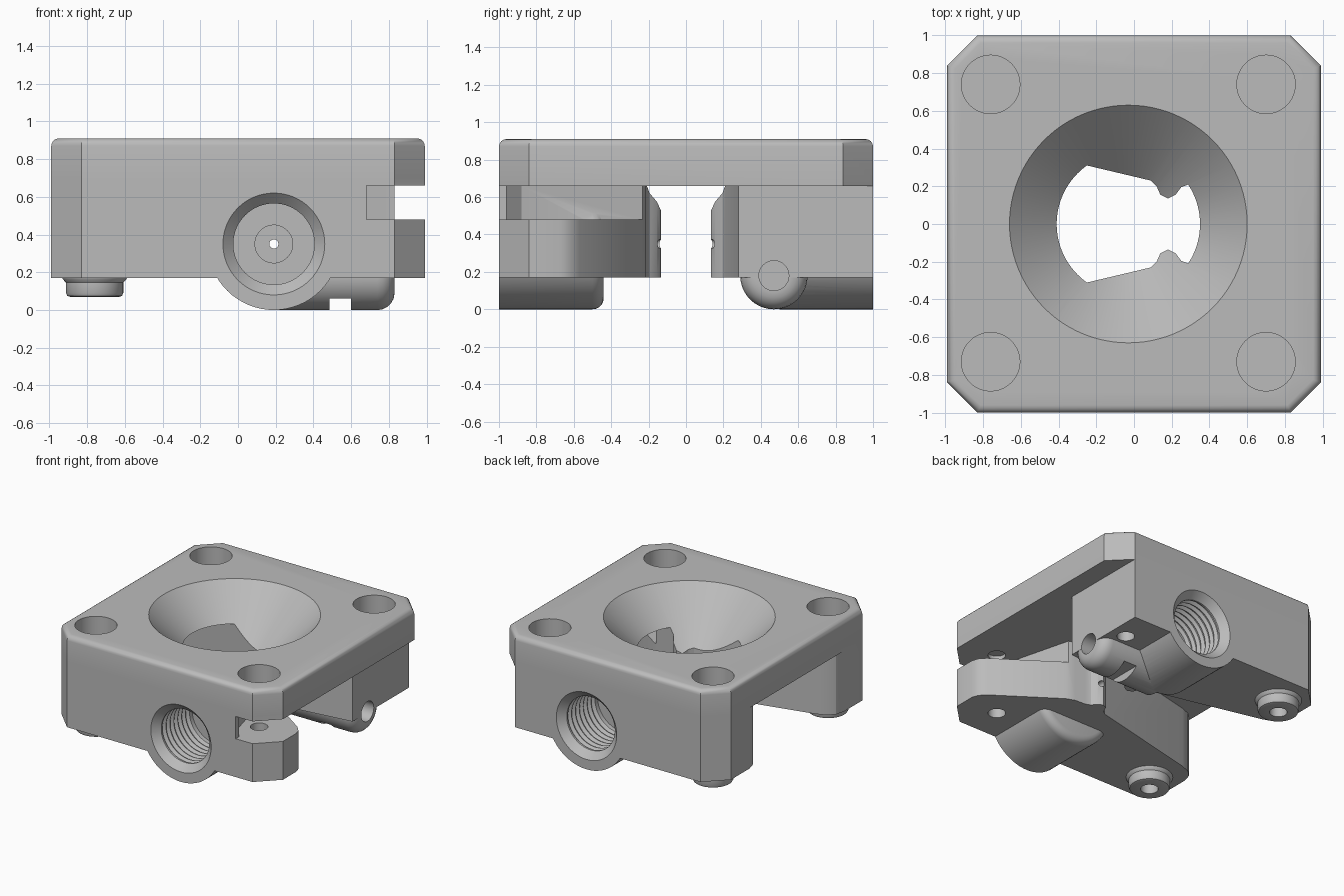
import bpy
import bmesh
import math
from mathutils import Matrix, Vector

cube = bpy.data.objects.get("Cube")
if cube:
    bpy.data.objects.remove(cube, do_unlink=True)

grey = bpy.data.materials.new("plain grey")
grey.use_nodes = True
grey.diffuse_color = (0.5, 0.5, 0.5, 1)
grey.node_tree.nodes["Principled BSDF"].inputs["Base Color"].default_value = (0.5, 0.5, 0.5, 1)


def finish(name, bm):
    bmesh.ops.recalc_face_normals(bm, faces=bm.faces[:])
    mesh = bpy.data.meshes.new(name)
    bm.to_mesh(mesh)
    bm.free()
    mesh.materials.append(grey)
    obj = bpy.data.objects.new(name, mesh)
    bpy.context.collection.objects.link(obj)
    return obj


def prism(name, plan, low, high, top_bevel=0):
    """Extrude a plan outline upward, optionally rounding its top rim."""
    bm = bmesh.new()
    face = bm.faces.new([bm.verts.new((x, y, low)) for x, y in plan])
    out = bmesh.ops.extrude_face_region(bm, geom=[face])["geom"]
    bmesh.ops.translate(bm, vec=(0, 0, high - low),
                        verts=[v for v in out if isinstance(v, bmesh.types.BMVert)])
    if top_bevel:
        rim = [e for e in bm.edges if all(v.co.z > high - 0.001 for v in e.verts)]
        bmesh.ops.bevel(bm, geom=rim, offset=top_bevel, segments=4,
                        profile=0.5, affect='EDGES')
    return finish(name, bm)


def lathe(name, profile, origin, axis, sides=64):
    """Turn (radius, distance) points round an axis, with flat end caps."""
    bm = bmesh.new()
    place = Matrix.Translation(origin) @ Vector(axis).to_track_quat('Z', 'Y').to_matrix().to_4x4()
    rings = []
    for r, h in profile:
        rings.append([bm.verts.new(place @ Vector((r * math.cos(2 * math.pi * i / sides),
                                                   r * math.sin(2 * math.pi * i / sides), h)))
                      for i in range(sides)])
    for a, b in zip(rings, rings[1:]):
        for i in range(sides):
            j = (i + 1) % sides
            bm.faces.new((a[i], a[j], b[j], b[i]))
    bm.faces.new(rings[0])
    bm.faces.new(rings[-1])
    return finish(name, bm)


def rounded_rod(radius, length, fillet):
    """Rod profile whose far end is rounded."""
    steps = [i * math.pi / 10 for i in range(6)]
    return [(radius, 0)] + [(radius - fillet + fillet * math.cos(a),
                             length - fillet + fillet * math.sin(a)) for a in steps]


def combine(target, tool, operation):
    mod = target.modifiers.new("combine", 'BOOLEAN')
    mod.operation = operation
    mod.solver = 'EXACT'
    mod.object = tool
    bpy.context.view_layer.objects.active = target
    bpy.ops.object.modifier_apply(modifier=mod.name)
    bpy.data.objects.remove(tool, do_unlink=True)


def join(tool):
    combine(body, tool, 'UNION')


def cut(tool):
    tool.hide_render = True
    combine(body, tool, 'DIFFERENCE')


# Top plate with clipped corners
plate_plan = [(0.83, -1), (0.99, -0.84), (0.99, 0.84), (0.83, 1),
              (-0.83, 1), (-0.99, 0.84), (-0.99, -0.84), (-0.83, -1)]
body = prism("clamp_body", plate_plan, 0.66, 0.91, 0.04)

# Inner wall shared by both blocks, written for the front one
inner_wall = [(0.29, -0.21), (0.25, -0.195), (0.22, -0.155), (0.18, -0.135),
              (0.14, -0.155), (0.12, -0.2), (0.09, -0.23),
              (-0.84, -0.45), (-0.92, -0.48), (-0.97, -0.53), (-0.99, -0.6),
              (-0.99, -0.84), (-0.83, -1)]

# Front block with its angled arm
arm = [(0.83, -1), (0.99, -0.84), (0.99, -0.67), (0.975, -0.62), (0.93, -0.57),
       (0.45, -0.24), (0.38, -0.215)]
join(prism("front_block", arm + inner_wall, 0.17, 0.7))

# Slot between the arm and the plate
cut(prism("arm_slot", [(0.68, -1.1), (0.68, -0.96), (0.6, -0.88), (0.43, -0.225),
                       (0.46, -0.1), (1.2, -0.1), (1.2, -1.1)], 0.48, 0.66))

# Back block
back_plan = [(0.83, -1), (0.83, -0.28)] + inner_wall
join(prism("back_block", [(x, -y) for x, y in back_plan], 0.17, 0.7))

# Rounded housings under the threaded bores
for side in (-1, 1):
    join(lathe("bore_housing", rounded_rod(0.35, 0.56, 0.06), (0.19, side, 0.35), (0, -side, 0)))

# Cross boss under the back block, with a notch and an end hole
join(lathe("cross_boss", rounded_rod(0.18, 0.64, 0.09), (0.19, 0.47, 0.18), (1, 0, 0)))
cut(prism("boss_notch", [(0.485, 0.2), (0.6, 0.2), (0.6, 0.75), (0.485, 0.75)], -0.1, 0.06))
cut(lathe("boss_hole", [(0.08, 0), (0.08, 0.3)], (0.63, 0.47, 0.18), (1, 0, 0), 32))

# Funnel through the middle
cut(lathe("funnel", [(0.02, 0.30), (0.68, 0.96)], (-0.03, 0, 0), (0, 0, 1), 96))

# Feet, top pockets and screw holes
for x in (-0.76, 0.7):
    for y in (-0.73, 0.74):
        if x < 0:
            foot = [(0.18, 0.2), (0.17, 0.165), (0.152, 0.145), (0.152, 0.09),
                    (0.145, 0.075), (0.13, 0.07)]
            join(lathe("foot", foot, (x, y, 0), (0, 0, 1), 48))
        cut(lathe("screw_hole", [(0.065, 0.03), (0.065, 0.69)], (x, y, 0), (0, 0, 1), 32))
        cut(lathe("top_pocket", [(0.155, 0.715), (0.155, 1)], (x, y, 0), (0, 0, 1), 48))

# Threaded bores with a stepped floor and a fine through hole
thread = [(0.29, -0.02), (0.215, 0.055)]
for turn in range(7):
    start = 0.07 + turn * 0.05
    thread += [(0.215, start), (0.238, start + 0.02), (0.238, start + 0.028), (0.215, start + 0.045)]
thread += [(0.215, 0.45), (0.1, 0.45), (0.1, 0.48), (0.024, 0.48), (0.024, 0.92)]
for side in (-1, 1):
    cut(lathe("threaded_bore", thread, (0.19, side, 0.35), (0, -side, 0)))

# Smooth the round surfaces and keep the edges crisp
bpy.ops.object.select_all(action='DESELECT')
body.select_set(True)
bpy.context.view_layer.objects.active = body
bpy.ops.object.shade_smooth_by_angle(angle=math.radians(28))
